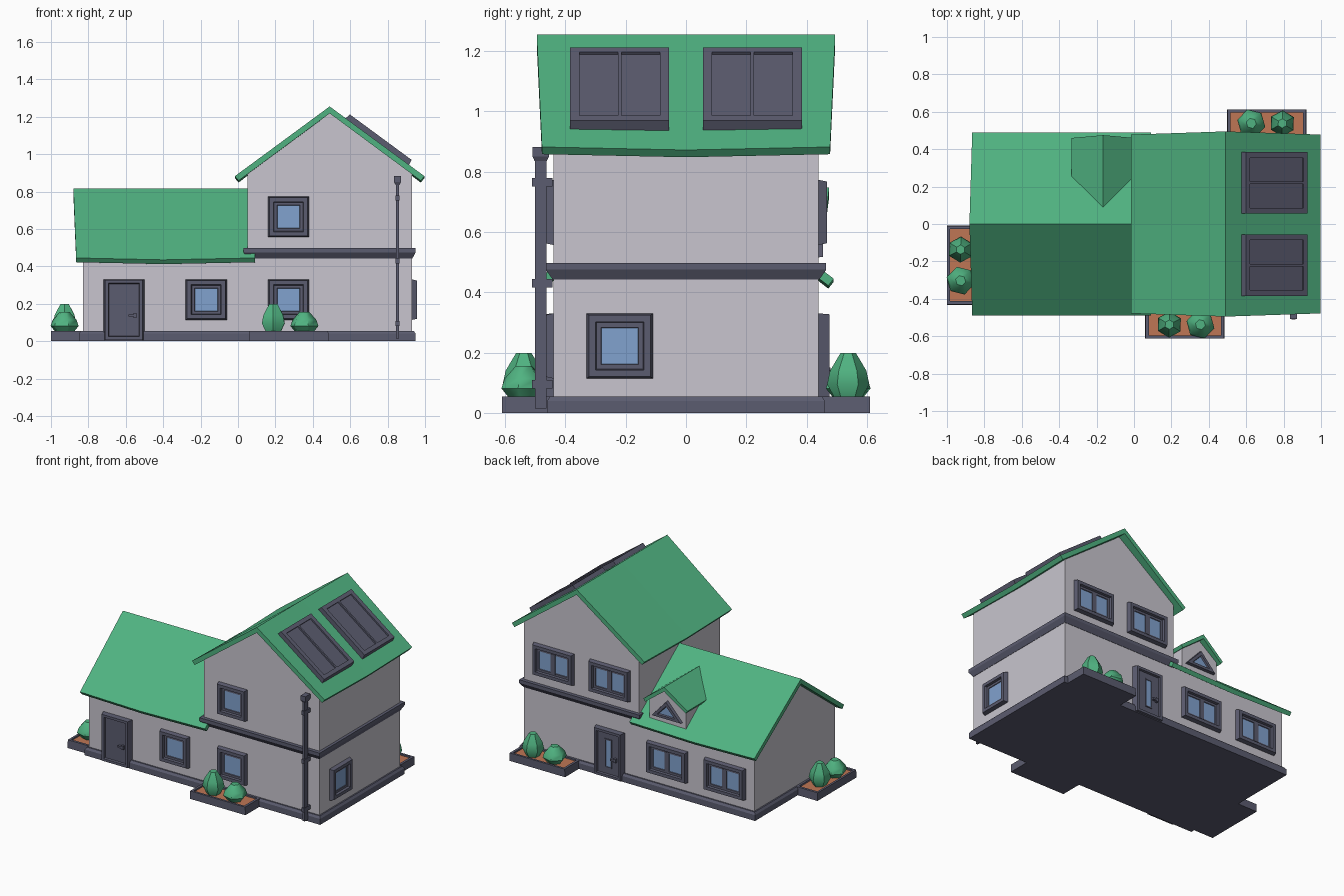
import bpy
import bmesh
from math import sin, cos, tau, radians
from mathutils import Vector, Matrix

cube = bpy.data.objects.get("Cube")
if cube:
    bpy.data.objects.remove(cube, do_unlink=True)


def material(name, rgb):
    m = bpy.data.materials.new(name)
    m.use_nodes = True
    m.diffuse_color = (*rgb, 1)
    m.node_tree.nodes["Principled BSDF"].inputs["Base Color"].default_value = (*rgb, 1)
    return m


WALL = material("wall_plaster", (0.58, 0.56, 0.62))
GREEN = material("green", (0.08, 0.45, 0.22))
DARK = material("slate_trim", (0.105, 0.107, 0.16))
GLASS = material("window_glass", (0.22, 0.36, 0.62))
SOIL = material("soil", (0.52, 0.18, 0.09))


def loft(name, rings, mat, cap=None, frame=None, smooth=False):
    """Closed skin through rings of points; the last cap may have its own colour."""
    bm = bmesh.new()
    loops = [[bm.verts.new(p) for p in ring] for ring in rings]
    n = len(loops[0])
    for a, b in zip(loops, loops[1:]):
        for i in range(n):
            j = (i + 1) % n
            bm.faces.new((a[i], a[j], b[j], b[i]))
    bm.faces.new(loops[0][::-1])
    last = bm.faces.new(loops[-1])
    last.material_index = 1 if cap else 0
    bmesh.ops.recalc_face_normals(bm, faces=bm.faces)
    me = bpy.data.meshes.new(name)
    bm.to_mesh(me)
    bm.free()
    me.materials.append(mat)
    if cap:
        me.materials.append(cap)
    ob = bpy.data.objects.new(name, me)
    bpy.context.collection.objects.link(ob)
    if frame:
        ob.matrix_world = frame
    if smooth:
        me.shade_smooth()
    return ob


def rect(hx, hy, z):
    return [(-hx, -hy, z), (hx, -hy, z), (hx, hy, z), (-hx, hy, z)]


def facing(origin, normal, up=(0, 0, 1)):
    """Frame with local z pointing outwards and local y pointing up."""
    n, v = Vector(normal).normalized(), Vector(up).normalized()
    m = Matrix((v.cross(n), v, n)).transposed().to_4x4()
    m.translation = origin
    return m


def block(name, frame, hx, hy, depth, mat):
    return loft(name, [rect(hx, hy, 0), rect(hx, hy, depth)], mat, frame=frame)


def along(axis, centre, t, pts):
    """Place a cross-section of (side, height) points at t along an axis."""
    return [(centre + s, t, z) if axis == "y" else (t, centre + s, z) for s, z in pts]


def gable_walls(name, axis, centre, half, base, eave, peak, ends):
    pts = [(-half, base), (half, base), (half, eave), (0, peak), (-half, eave)]
    loft(name, [along(axis, centre, t, pts) for t in ends], WALL)


def gable_roof(name, axis, centre, outer, inner, stations):
    """Outer and inner are (half width, eave z, ridge z); stations are (ridge t, eave t, sag)."""
    rings = []
    for t_ridge, t_eave, sag in stations:
        (ow, oe, orr), (iw, ie, ir) = outer, inner
        pts = [(-ow, oe - sag), (0, orr), (ow, oe - sag),
               (iw, ie - sag), (0, ir), (-iw, ie - sag)]
        rings.append([along(axis, centre, t_ridge if k in (1, 4) else t_eave, [p])[0]
                      for k, p in enumerate(pts)])
    loft(name, rings, GREEN)


# Foundation and walls
FLAT = Matrix.Translation((0.05, 0, 0))
loft("foundation", [rect(0.9, 0.46, 0), rect(0.9, 0.46, 0.04), rect(0.89, 0.45, 0.055)],
     DARK, frame=FLAT)
gable_walls("wing_walls", "x", 0, 0.44, 0.03, 0.455, 0.785, (-0.83, 0.1))
gable_walls("tower_walls", "y", 0.49, 0.44, 0.03, 0.895, 1.225, (-0.44, 0.44))
loft("floor_band", [rect(0.442, 0.442, 0.442), rect(0.46, 0.465, 0.475), rect(0.46, 0.465, 0.497)],
     DARK, frame=Matrix.Translation((0.49, 0, 0)))

# Roofs with slightly sagging eaves
gable_roof("wing_roof", "x", 0, (0.49, 0.445, 0.815), (0.472, 0.422, 0.78),
           [(-0.88, -0.865, 0), (-0.4, -0.4, 0.01), (0.09, 0.09, 0)])
gable_roof("tower_roof", "y", 0.49, (0.507, 0.882, 1.255), (0.487, 0.858, 1.218),
           [(-0.495, -0.478, 0), (0, 0, 0.01), (0.495, 0.478, 0)])

# Dormer on the back slope
DX = -0.165
gable_walls("dormer_walls", "y", DX, 0.14, 0.42, 0.62, 0.722, (0.1, 0.435))
gable_roof("dormer_roof", "y", DX, (0.168, 0.62, 0.747), (0.155, 0.6, 0.717),
           [(0.06, 0.06, 0), (0.475, 0.46, 0)])


def triangle(half, low, high, z):
    return [(-half, low, z), (half, low, z), (0, high, z)]


loft("dormer_window",
     [triangle(0.115, 0, 0.125, 0), triangle(0.11, 0.003, 0.12, 0.02),
      triangle(0.068, 0.02, 0.092, 0.02), triangle(0.06, 0.024, 0.086, 0.01)],
     DARK, GLASS, facing((DX, 0.435, 0.515), (0, 1, 0)))


# Windows: tapered frame, recessed sash and glass
def window(name, origin, normal, half=0.11):
    frame = facing(origin, normal)
    w, h = half, 0.108
    loft(name, [rect(w, h, 0), rect(w - 0.008, h - 0.006, 0.028),
                rect(w - 0.03, h - 0.028, 0.028), rect(w - 0.033, h - 0.031, 0.012),
                rect(w - 0.048, h - 0.046, 0.012), rect(w - 0.05, h - 0.048, 0.008)],
         DARK, GLASS, frame)
    if half > 0.12:
        block(name + "_mullion", frame, 0.017, h - 0.04, 0.014, DARK)


FRONT, BACK, RIGHT = (0, -1, 0), (0, 1, 0), (1, 0, 0)
LOW, HIGH = 0.222, 0.665
for i, (x, z) in enumerate([(-0.17, LOW), (0.27, LOW), (0.27, HIGH)]):
    window(f"front_window_{i + 1}", (x, -0.44, z), FRONT)
for i, (x, z) in enumerate([(-0.61, LOW), (-0.17, LOW), (0.27, HIGH), (0.7, HIGH)]):
    window(f"back_window_{i + 1}", (x, 0.44, z), BACK, 0.155)
window("side_window", (0.93, -0.22, LOW), RIGHT)


# Doors: frame with recessed leaf and lever handle
def door(name, origin, normal):
    frame = facing(origin, normal)
    loft(name, [rect(0.11, 0.163, 0), rect(0.1, 0.16, 0.036),
                rect(0.083, 0.143, 0.036), rect(0.08, 0.14, 0.022)], DARK, frame=frame)
    for part, u, hu, hv in (("lever", 0.045, 0.02, 0.006), ("plate", 0.058, 0.008, 0.013)):
        block(f"{name}_{part}", frame @ Matrix.Translation((u, -0.03, 0.02)),
              hu, hv, 0.02, DARK)
    return frame


door("front_door", (-0.61, -0.44, 0.167), FRONT)
back = door("back_door", (0.27, 0.44, 0.167), BACK)
loft("back_door_pane", [rect(0.026, 0.1, 0.02), rect(0.026, 0.1, 0.027), rect(0.019, 0.092, 0.027),
                        rect(0.018, 0.091, 0.024)], DARK, GLASS, back)

# Solar panels on the right slope, each with two recessed fields
slope_up = Vector((-0.507, 0, 0.373))
slope_out = Vector((0.373, 0, 0.507))
for i, y in enumerate((-0.22, 0.22)):
    for j, dy in enumerate((-0.082, 0.082)):
        shift = 0.012 if dy < 0 else -0.012
        rings = [rect(0.082, 0.212, -0.01), rect(0.082, 0.205, 0.03)]
        rings += [[(u + shift, v, w) for u, v, w in rect(0.064, 0.178, d)] for d in (0.03, 0.02)]
        loft(f"solar_panel_{i + 1}_{j + 1}", rings, DARK,
             frame=facing((0.745, y + dy, 1.067), slope_out, slope_up))

# Downspout with hopper and brackets
pipe = Matrix.Translation((0.853, -0.482, 0))
loft("downspout", [rect(0.008, 0.019, 0.015), rect(0.008, 0.019, 0.86)], DARK, frame=pipe)
loft("downspout_hopper", [rect(0.01, 0.02, 0.835), rect(0.018, 0.027, 0.85), rect(0.018, 0.027, 0.882)],
     DARK, frame=pipe)
for i, z in enumerate((0.095, 0.43, 0.765)):
    block(f"downspout_bracket_{i + 1}", pipe @ Matrix.Translation((0, 0.005, z - 0.014)),
          0.011, 0.034, 0.028, DARK)


# Planters with soil and faceted bushes
def bush(name, x, y, height, radius, turn):
    profile = [(0.0, 0.6), (0.33, 1.0), (0.62, 0.86), (1.0, 0.36)]
    rings = [[(radius * r * cos(tau * k / 6 + turn), radius * r * sin(tau * k / 6 + turn),
               t * height) for k in range(6)] for t, r in profile]
    ob = loft(name, rings, GREEN, frame=Matrix.Translation((x, y, 0.044)), smooth=True)
    bpy.ops.object.select_all(action="DESELECT")
    ob.select_set(True)
    bpy.context.view_layer.objects.active = ob
    bpy.ops.object.shade_smooth_by_angle(angle=radians(50))


def planter(name, x, y, normal, tall):
    """Local y points away from the wall; tall is the side of the taller bush."""
    n = Vector(normal)
    side = Vector((n.y, -n.x, 0))
    frame = Matrix((side, n, (0, 0, 1))).transposed().to_4x4()
    frame.translation = (x, y, 0)
    loft(name, [rect(0.213, 0.085, 0), rect(0.21, 0.085, 0.055), rect(0.193, 0.07, 0.055),
                rect(0.193, 0.07, 0.045)], DARK, SOIL, frame)
    for k, (s, h, r) in enumerate(((tall, 0.155, 0.07), (-tall, 0.112, 0.077))):
        p = frame @ Vector((s * 0.083, 0.012, 0))
        bush(f"{name}_bush_{k + 1}", p.x, p.y, h, r, 0.5 + 0.3 * k)


planter("front_planter", 0.272, -0.526, FRONT, 1)
planter("back_planter", 0.71, 0.526, BACK, 1)
planter("left_planter", -0.915, -0.22, (-1, 0, 0), 1)
